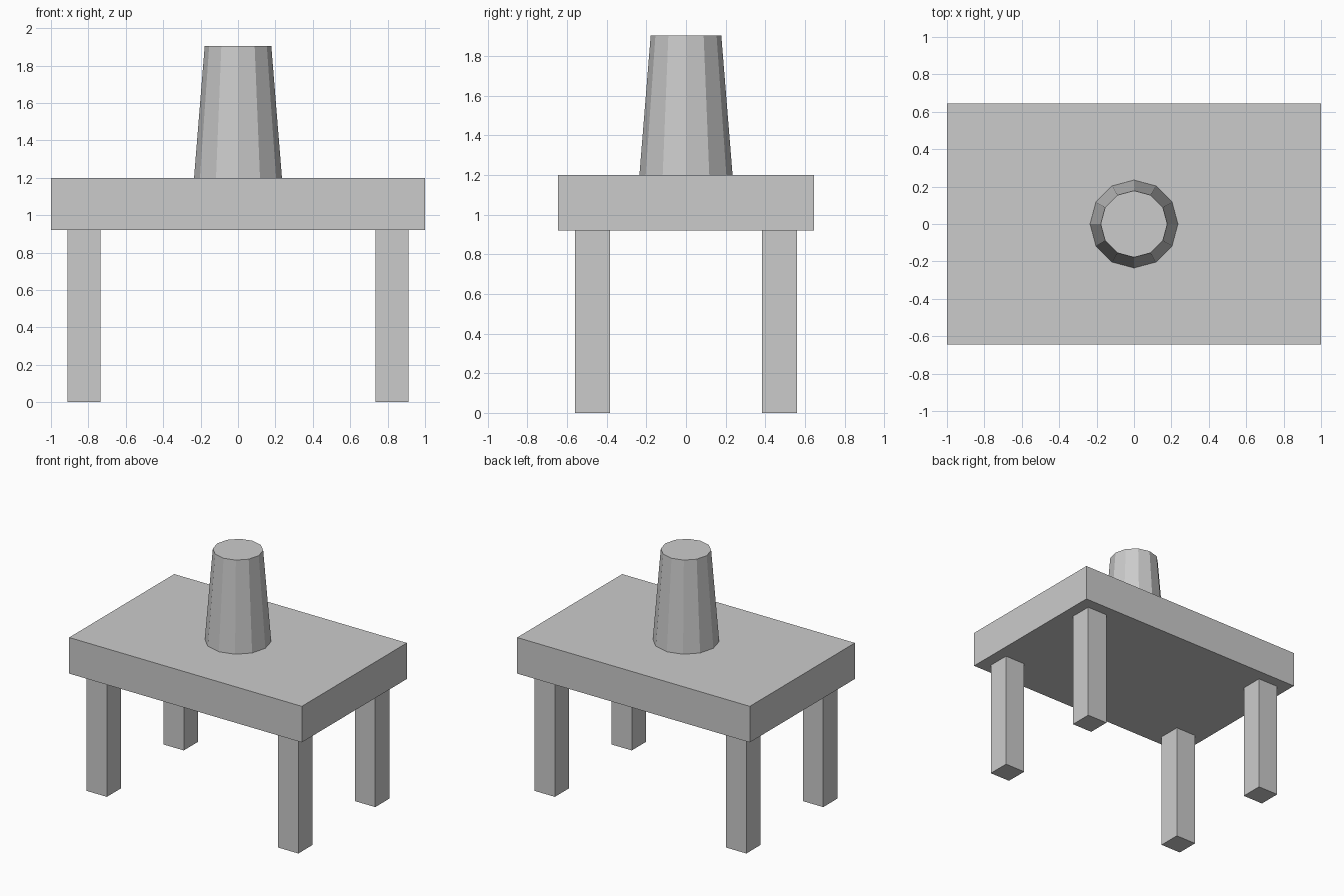
import bpy

cube = bpy.data.objects.get("Cube")
if cube:
    bpy.data.objects.remove(cube, do_unlink=True)

# One plain grey for everything
grey = bpy.data.materials.new("plain_grey")
grey.use_nodes = True
colour = (0.6, 0.6, 0.6, 1)
grey.diffuse_color = colour
grey.node_tree.nodes["Principled BSDF"].inputs["Base Color"].default_value = colour


def finish(name):
    obj = bpy.context.object
    obj.name = name
    obj.data.materials.append(grey)
    return obj


def box(name, centre, size):
    bpy.ops.mesh.primitive_cube_add(size=1, location=centre)
    obj = finish(name)
    obj.scale = size
    bpy.ops.object.transform_apply(location=False, rotation=False, scale=True)
    return obj


LEG_HEIGHT = 0.92
TOP_HEIGHT = 1.2
CUP_HEIGHT = 1.905
LEG_WIDTH = 0.175

# Thick slab top
box("table_top", (0, 0, (LEG_HEIGHT + TOP_HEIGHT) / 2),
    (2, 1.29, TOP_HEIGHT - LEG_HEIGHT))

# Four square legs
for side, sx in (("left", 1), ("right", -1)):
    for end, sy in (("front", -1), ("back", 1)):
        box(f"{end}_{side}_leg", (sx * 0.823, sy * 0.472, LEG_HEIGHT / 2),
            (LEG_WIDTH, LEG_WIDTH, LEG_HEIGHT))

# Tapered twelve-sided cup standing on the table
bpy.ops.mesh.primitive_cone_add(
    vertices=12, radius1=0.235, radius2=0.178, depth=CUP_HEIGHT - TOP_HEIGHT,
    location=(0, 0, (TOP_HEIGHT + CUP_HEIGHT) / 2))
finish("tapered_cup")
